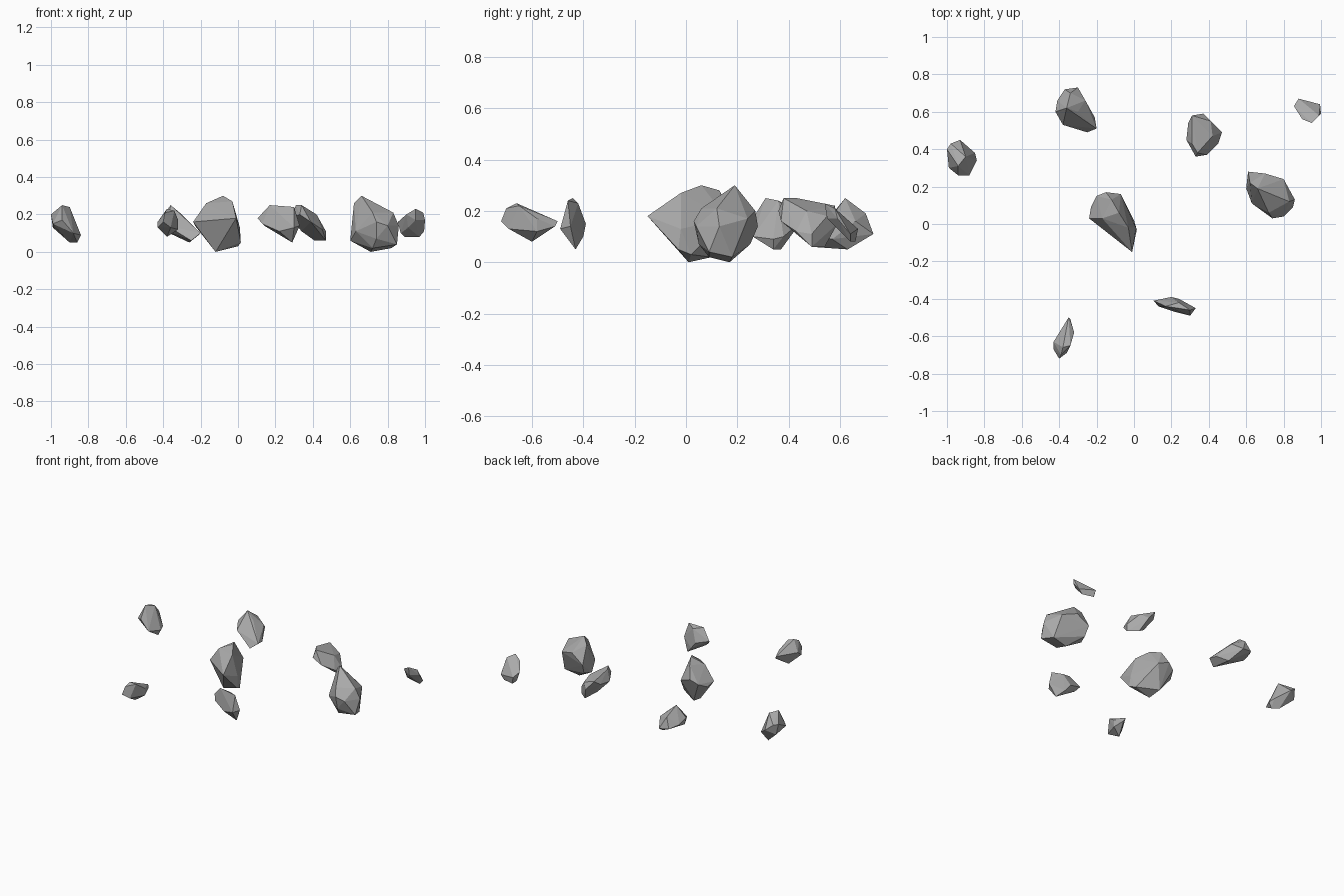
import bpy
import bmesh
from mathutils import Vector

default_cube = bpy.data.objects.get("Cube")
if default_cube:
    bpy.data.objects.remove(default_cube, do_unlink=True)

CENTIMETRE = 0.01


def make_material(name, colour):
    material = bpy.data.materials.new(name)
    material.use_nodes = True
    material.diffuse_color = colour
    shader = material.node_tree.nodes["Principled BSDF"]
    shader.inputs["Base Color"].default_value = colour
    shader.inputs["Roughness"].default_value = 0.9
    return material


stone_grey = make_material("stone grey", (0.4, 0.4, 0.4, 1))


def make_rock(name, crown, girdle, base):
    """Wrap a faceted hull around the crown, girdle and base corners."""
    corners = [Vector(c) * CENTIMETRE for c in crown + girdle + base]
    centre = sum(corners, Vector()) / len(corners)

    bm = bmesh.new()
    for corner in corners:
        bm.verts.new(corner - centre)
    hull = bmesh.ops.convex_hull(bm, input=bm.verts[:])
    spare = set(hull["geom_interior"]) | set(hull["geom_unused"])
    inner = [v for v in spare if isinstance(v, bmesh.types.BMVert)]
    bmesh.ops.delete(bm, geom=inner, context="VERTS")
    bmesh.ops.recalc_face_normals(bm, faces=bm.faces[:])

    mesh = bpy.data.meshes.new(name)
    bm.to_mesh(mesh)
    bm.free()
    mesh.materials.append(stone_grey)
    rock = bpy.data.objects.new(name, mesh)
    rock.location = centre
    bpy.context.scene.collection.objects.link(rock)
    return rock


# Two large boulders
make_rock(
    "centre_boulder",
    crown=[(-17, 3, 26), (-8, 6, 30), (-3, -2, 27), (-12, 13, 28)],
    girdle=[(-24, 3, 16), (-23, 9, 14), (-20, 15, 17), (-15, 17, 20),
            (-7, 16, 17), (1, -2, 13), (-1, -15, 18)],
    base=[(1.5, -3, 5), (0, 2, 3), (-12, 1, 0), (-13, 10, 2)],
)
make_rock(
    "left_boulder",
    crown=[(62, 22, 26), (66, 19, 30), (72, 6, 21), (83, 12, 21)],
    girdle=[(61, 28, 14), (70, 27, 20), (80, 24, 17), (86, 13, 14),
            (80, 4, 14), (74, 3, 16), (63, 11, 11)],
    base=[(60, 19, 6), (62, 25, 7), (71, 17, 0), (82, 18, 2),
          (85, 9, 4), (72, 9, 2), (74, 5, 7)],
)

# Stones along the back
make_rock(
    "back_right_stone",
    crown=[(-36, 62, 25), (-34, 70, 19), (-30, 60, 20)],
    girdle=[(-42, 60, 17), (-41, 66, 14), (-37, 72, 12), (-30, 73, 11),
            (-26, 66, 16), (-20, 51, 10), (-38, 53, 14)],
    base=[(-21, 57, 9), (-25, 49, 6), (-41, 60, 12), (-26, 63, 5)],
)
make_rock(
    "back_left_stone",
    crown=[(31, 43, 25), (34, 38, 25), (31, 58, 22), (42, 47, 20)],
    girdle=[(28, 45, 18), (29, 54, 19), (37, 59, 15), (41, 55, 18),
            (47, 49, 11), (45, 43, 12), (39, 37, 16), (33, 36, 20)],
    base=[(47, 49, 6), (41, 54, 6), (34, 50, 11)],
)
# Slab tipped down towards the back
make_rock(
    "far_left_pebble",
    crown=[(90, 56, 20), (95, 54, 23), (99, 58, 21)],
    girdle=[(85.5, 63, 16), (88, 67, 13), (100, 59, 17), (95, 55, 17)],
    base=[(99.5, 64, 11), (97, 64, 8), (89, 66, 8), (87, 64, 10),
          (91, 59, 13)],
)
make_rock(
    "far_right_stone",
    crown=[(-94, 31, 25), (-90, 36, 24), (-98, 43, 20)],
    girdle=[(-100, 40, 20), (-93, 45, 16), (-99, 30, 15), (-94, 26, 17),
            (-84, 34, 9)],
    base=[(-99, 41, 13), (-88, 26, 10), (-86, 34, 5), (-90, 37, 5),
          (-85, 38, 10)],
)

# Flat stones at the front
make_rock(
    "front_left_stone",
    crown=[(17, -44, 25), (24, -42, 23), (30, -46, 24)],
    girdle=[(10.5, -41, 18), (13, -44, 15), (20, -39, 15), (33, -45, 14),
            (30, -49, 13)],
    base=[(14, -42, 14), (22, -47, 11), (24, -40, 10), (29, -43, 5)],
)
make_rock(
    "front_right_stone",
    crown=[(-39, -70, 21), (-34, -65, 22), (-38, -66, 23)],
    girdle=[(-43, -63, 16), (-40, -72, 16), (-35, -50, 16), (-32, -58, 17)],
    base=[(-43, -67, 13), (-36, -69, 13), (-34, -51, 14), (-32, -58, 12),
          (-38, -60, 8)],
)
